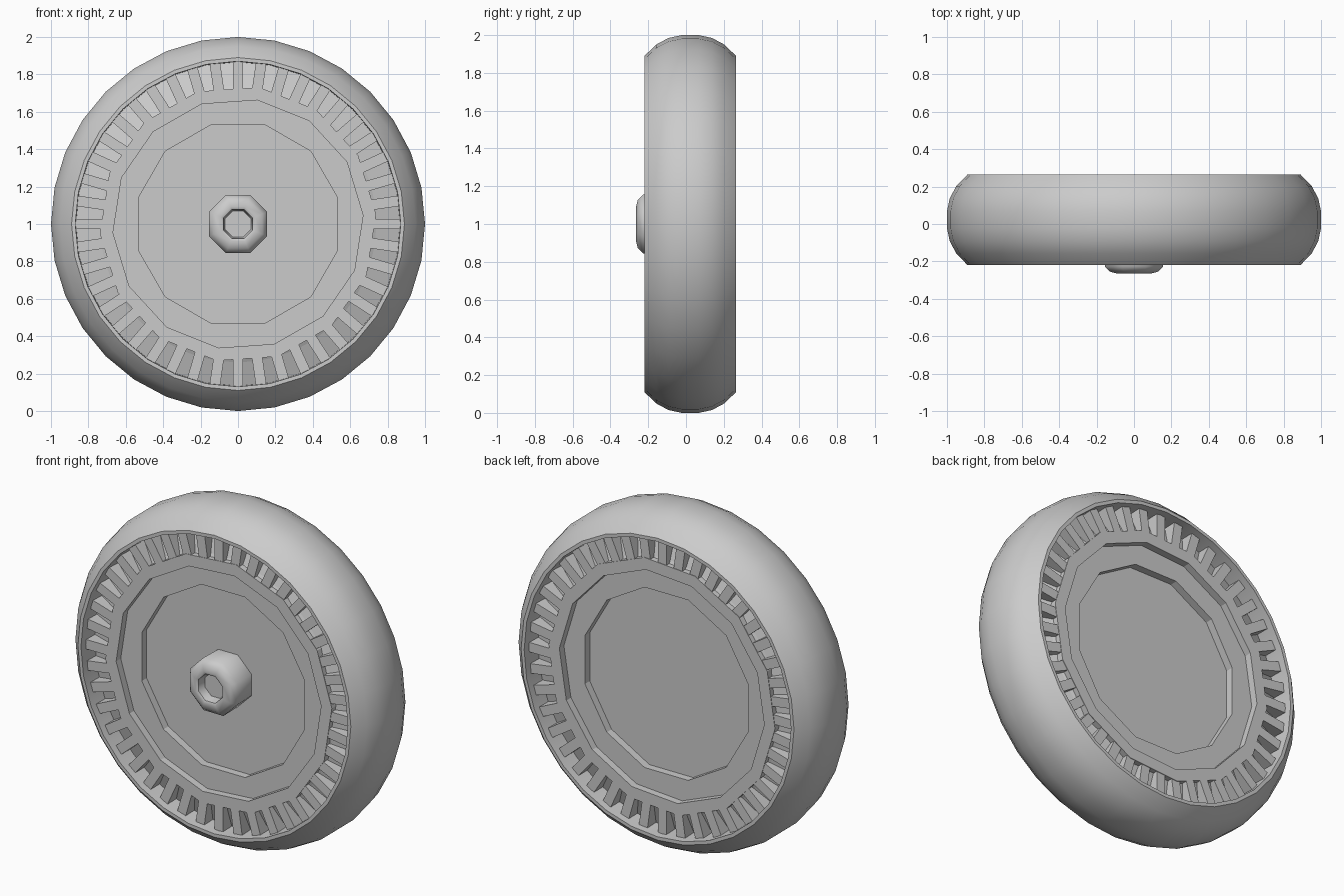
import bpy, bmesh
from math import sin, cos, pi, radians

cube = bpy.data.objects.get("Cube")
if cube:
    bpy.data.objects.remove(cube)

MID_Y, AXLE_Z = 0.0225, 1.0      # wheel mid plane and axle height
HALF_WIDTH = 0.2425
RIBS = 44

grey = bpy.data.materials.new("plain_grey")
grey.use_nodes = True
grey.diffuse_color = (0.6, 0.6, 0.6, 1)
grey.node_tree.nodes["Principled BSDF"].inputs["Base Color"].default_value = (0.6, 0.6, 0.6, 1)


def finish(name, bm, smooth_angle=None):
    bmesh.ops.recalc_face_normals(bm, faces=bm.faces)
    mesh = bpy.data.meshes.new(name)
    bm.to_mesh(mesh)
    bm.free()
    mesh.materials.append(grey)
    obj = bpy.data.objects.new(name, mesh)
    bpy.context.collection.objects.link(obj)
    if smooth_angle:
        bpy.ops.object.select_all(action='DESELECT')
        obj.select_set(True)
        bpy.context.view_layer.objects.active = obj
        bpy.ops.object.shade_smooth_by_angle(angle=radians(smooth_angle))
    return obj


def place(r, a, d, side):
    """Point at radius r, angle a, and distance d from the mid plane."""
    return (r * cos(a), MID_Y + side * d, AXLE_Z + r * sin(a))


def lathe(name, profile, sides, side=-1, turn=0, closed=True, smooth_angle=None):
    """Spin a (radius, distance) profile around the axle."""
    bm = bmesh.new()
    rings = [[bm.verts.new(place(r, 2 * pi * i / sides + radians(turn), d, side))
              for i in range(sides)] for r, d in profile]
    pairs = list(zip(rings, rings[1:]))
    if closed:
        pairs.append((rings[-1], rings[0]))
    else:
        bm.faces.new(rings[0])
        bm.faces.new(rings[-1])
    for lower, upper in pairs:
        for i in range(sides):
            j = (i + 1) % sides
            bm.faces.new((lower[i], lower[j], upper[j], upper[i]))
    return finish(name, bm, smooth_angle)


def ribs(name, side):
    """Straight radial wedges standing on the sloping pocket floor."""
    bm = bmesh.new()
    half = 0.028
    for k in range(RIBS):
        a = 2 * pi * k / RIBS
        flanks = []
        for w in (-half, half):
            flank = []
            for r, d in ((0.715, 0.2), (0.88, 0.2), (0.88, 0.1), (0.715, 0.15)):
                x, y, z = place(r, a, d, side)
                flank.append(bm.verts.new((x - w * sin(a), y, z + w * cos(a))))
            flanks.append(flank)
        left, right = flanks
        bm.faces.new(left)
        bm.faces.new(right)
        for i in range(4):
            j = (i + 1) % 4
            bm.faces.new((left[i], left[j], right[j], right[i]))
    finish(name, bm)


# Tyre with a rounded tread and narrow lips
half_tread = [(1.0, 0.045), (0.985, 0.115), (0.95, 0.18), (0.89, HALF_WIDTH),
              (0.87, HALF_WIDTH), (0.865, 0.08)]
tread = half_tread + [(r, -d) for r, d in reversed(half_tread)]
lathe("tyre", tread, 32, smooth_angle=35)

# Wheel faces, the same on both sides
for label, side in (("front", -1), ("back", 1)):
    lathe(label + "_pocket_floor",
          [(0.70, 0.05), (0.70, 0.185), (0.74, 0.165), (0.88, 0.115), (0.88, 0.05)],
          RIBS, side)
    ribs(label + "_ribs", side)
    lathe(label + "_outer_ring",
          [(0.67, 0.04), (0.67, 0.203), (0.74, 0.203), (0.74, 0.04)], 14, side, turn=4)
    lathe(label + "_step_ring",
          [(0.55, 0.03), (0.55, 0.16), (0.70, 0.16), (0.70, 0.03)], 12, side, turn=15)
    lathe(label + "_disc", [(0.6, 0.0), (0.6, 0.115)], 12, side, turn=15, closed=False)

# Hub cap with a recessed socket
lathe("hub_cap",
      [(0.165, 0.1), (0.168, 0.25), (0.14, 0.277), (0.1, 0.287), (0.085, 0.28), (0.075, 0.23)],
      8, turn=22.5, closed=False, smooth_angle=45)
